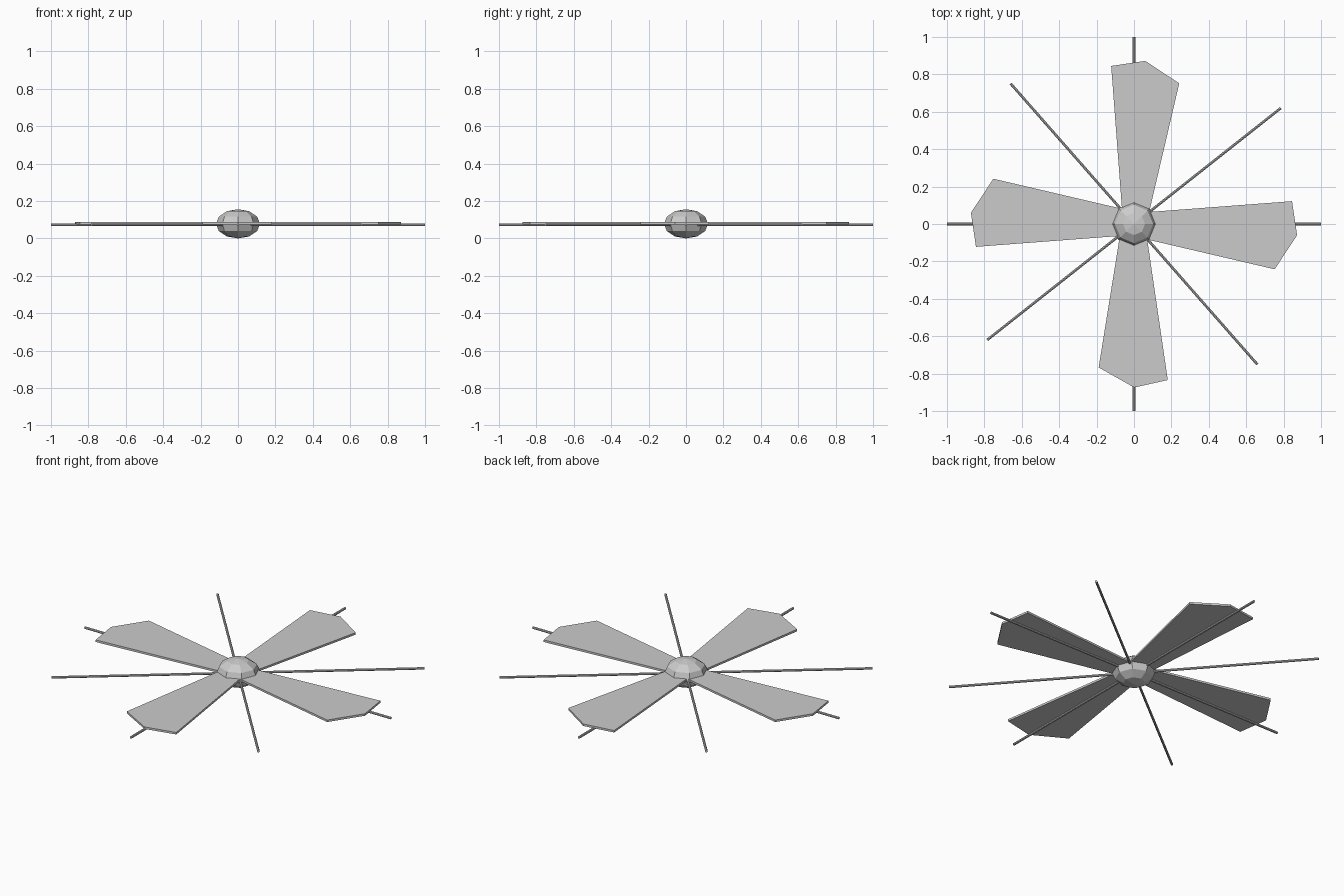
import bpy, bmesh
from math import radians, pi
from mathutils import Matrix

if "Cube" in bpy.data.objects:
    bpy.data.objects.remove(bpy.data.objects["Cube"])


def add_object(name, bm):
    bmesh.ops.recalc_face_normals(bm, faces=bm.faces)
    mesh = bpy.data.meshes.new(name)
    bm.to_mesh(mesh)
    bm.free()
    obj = bpy.data.objects.new(name, mesh)
    bpy.context.collection.objects.link(obj)
    return obj


# Faceted, flattened hub
bm = bmesh.new()
bmesh.ops.create_uvsphere(bm, u_segments=8, v_segments=6, radius=1)
bmesh.ops.transform(bm, verts=bm.verts, matrix=Matrix.Translation((0, 0, 0.078))
                    @ Matrix.Diagonal((0.118, 0.118, 0.078, 1)))
add_object("hub", bm)

# Thin rods running straight through the hub
for i, angle in enumerate((0, 38.3, 90, 131.3)):
    bm = bmesh.new()
    bmesh.ops.create_cone(bm, cap_ends=True, segments=8, radius1=0.007,
                          radius2=0.007, depth=2)
    bmesh.ops.transform(bm, verts=bm.verts, matrix=Matrix.Translation((0, 0, 0.072))
                        @ Matrix.Rotation(radians(angle), 4, 'Z')
                        @ Matrix.Rotation(pi / 2, 4, 'Y'))
    add_object(f"rod_{i + 1}", bm)

# Flat flared blades lying on the rods
OUTLINE = [(0.05, 0.062), (0.845, 0.122), (0.872, -0.06), (0.752, -0.242), (0.05, -0.078)]
for i, angle in enumerate((0, 90, 180, 274)):
    bm = bmesh.new()
    face = bm.faces.new([bm.verts.new((x, y, 0.075)) for x, y in OUTLINE])
    ext = bmesh.ops.extrude_face_region(bm, geom=[face])
    top = [v for v in ext["geom"] if isinstance(v, bmesh.types.BMVert)]
    bmesh.ops.translate(bm, verts=top, vec=(0, 0, 0.012))
    bmesh.ops.rotate(bm, verts=bm.verts, matrix=Matrix.Rotation(radians(angle), 3, 'Z'))
    add_object(f"blade_{i + 1}", bm)
